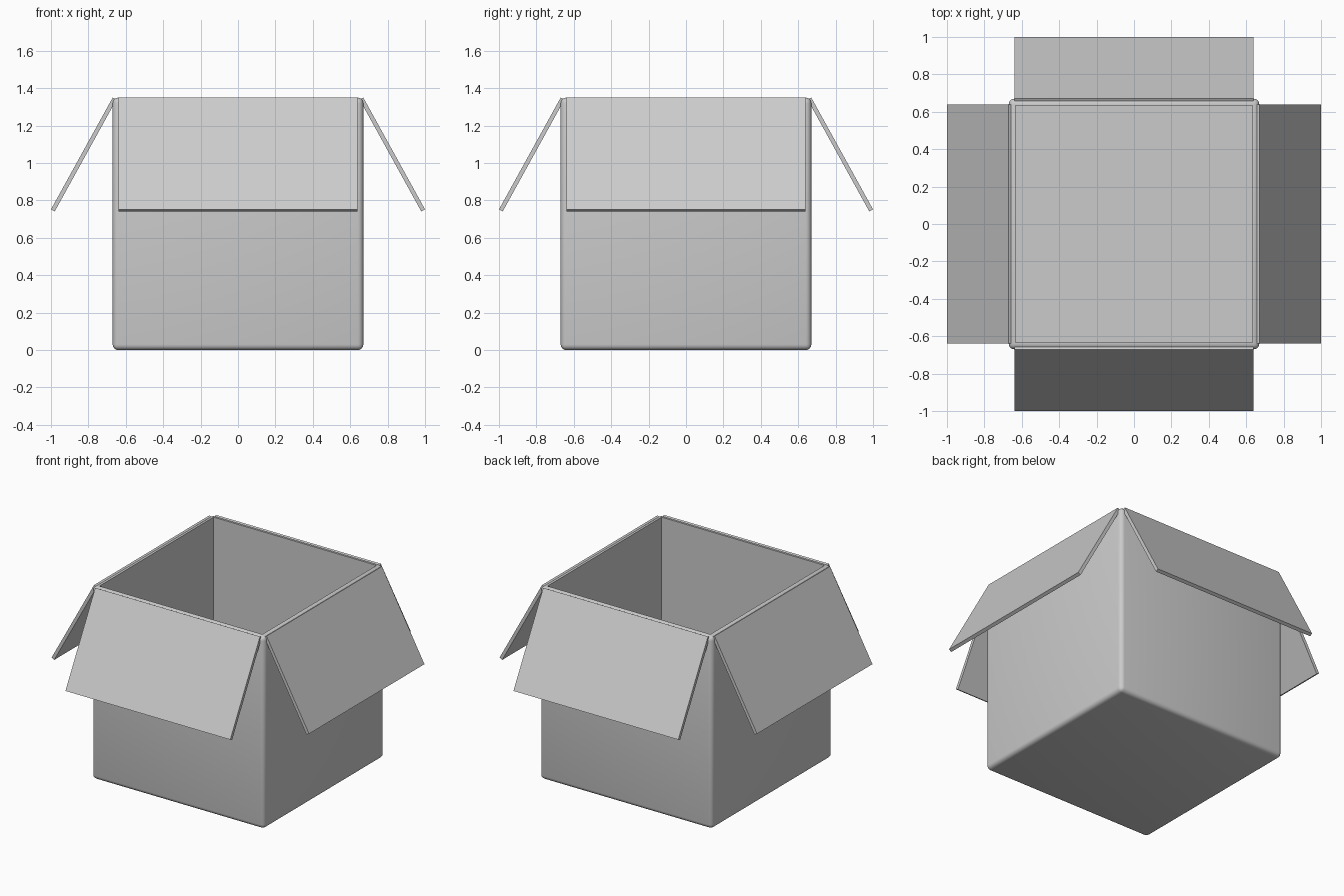
import bpy, bmesh, math
from mathutils import Matrix

if "Cube" in bpy.data.objects:
    bpy.data.objects.remove(bpy.data.objects["Cube"])

R, H = 0.67, 1.35          # half width and height of the box
BEVEL, WALL = 0.03, 0.04


def make_object(name, bm):
    bmesh.ops.recalc_face_normals(bm, faces=bm.faces[:])
    mesh = bpy.data.meshes.new(name)
    bm.to_mesh(mesh)
    bm.free()
    ob = bpy.data.objects.new(name, mesh)
    bpy.context.collection.objects.link(ob)
    return ob


# Box body: rounded block, hollowed from its top face
bm = bmesh.new()
bmesh.ops.create_cube(bm, size=1, matrix=Matrix.Translation((0, 0, H / 2)) @ Matrix.Diagonal((2 * R, 2 * R, H, 1)))
bmesh.ops.bevel(bm, geom=bm.edges[:], offset=BEVEL, segments=4, profile=0.5, affect='EDGES')
bm.normal_update()
top = max((f for f in bm.faces if f.normal.z > 0.99), key=lambda f: f.calc_area())
bmesh.ops.inset_region(bm, faces=[top], thickness=WALL - BEVEL)
cavity = bmesh.ops.extrude_discrete_faces(bm, faces=[top])['faces'][0]
for v in cavity.verts:
    v.co.z = WALL
body = make_object("box_body", bm)
bpy.context.view_layer.objects.active = body
body.select_set(True)
bpy.ops.object.shade_smooth_by_angle(angle=math.radians(35))

# Four open flaps: slanted slab profile extruded along each rim edge
profile = [(0.67, 1.35), (1.0, 0.752), (0.98, 0.741), (0.65, 1.339)]
for i, side in enumerate(("right", "back", "left", "front")):
    bm = bmesh.new()
    face = bm.faces.new([bm.verts.new((x, -0.64, z)) for x, z in profile])
    ext = bmesh.ops.extrude_face_region(bm, geom=[face])['geom']
    bmesh.ops.translate(bm, vec=(0, 1.28, 0), verts=[g for g in ext if isinstance(g, bmesh.types.BMVert)])
    bm.transform(Matrix.Rotation(i * math.pi / 2, 4, 'Z'))
    make_object(side + "_flap", bm)
